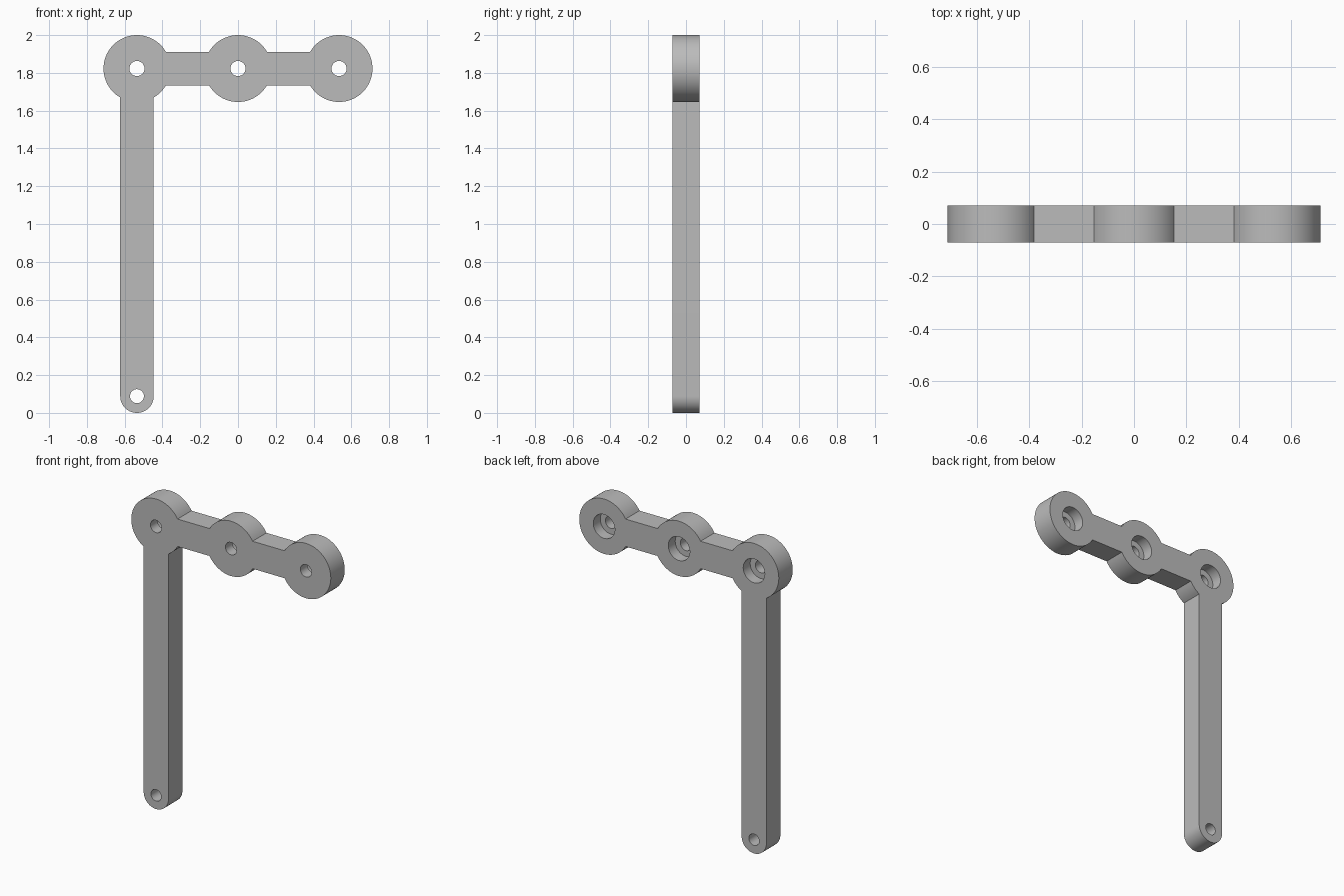
import bpy, bmesh
from math import radians, cos, sin
from mathutils import Matrix, Vector

if "Cube" in bpy.data.objects:
    bpy.data.objects.remove(bpy.data.objects["Cube"], do_unlink=True)

R = 0.177            # boss radius
H = R / 2            # half width of the bars
T = 0.071            # half thickness
X = 0.535            # boss spacing
Z = 2 - R            # boss height

grey = bpy.data.materials.new("grey")
grey.use_nodes = True
grey.diffuse_color = (0.5, 0.5, 0.5, 1)
grey.node_tree.nodes["Principled BSDF"].inputs["Base Color"].default_value = (0.5, 0.5, 0.5, 1)


def arc(cx, cz, r, a, b, step=5):
    n = round((b - a) / step)
    return [Vector((cx + r * cos(radians(a + (b - a) * i / n)), -T,
                    cz + r * sin(radians(a + (b - a) * i / n)))) for i in range(n + 1)]


def add_loop(bm, points):
    verts = [bm.verts.new(p) for p in points]
    for i, v in enumerate(verts):
        bm.edges.new((v, verts[i - 1]))


# Outline: rounded foot, then around the three bosses and back
outline = (arc(-X, H, H, 180, 360) + arc(-X, Z, R, -60, -30)
           + arc(0, Z, R, 210, 330) + arc(X, Z, R, 210, 510)
           + arc(0, Z, R, 30, 150) + arc(-X, Z, R, 30, 240))

# Plate with through holes
bm = bmesh.new()
add_loop(bm, outline)
for x in (-X, 0, X):
    add_loop(bm, arc(x, Z, 0.04, 0, 360, 10)[:-1])
add_loop(bm, arc(-X, H, 0.037, 0, 360, 10)[:-1])
bmesh.ops.triangle_fill(bm, use_beauty=True, edges=bm.edges[:])
ext = bmesh.ops.extrude_face_region(bm, geom=bm.faces[:])
bmesh.ops.translate(bm, vec=(0, 2 * T, 0),
                    verts=[g for g in ext["geom"] if isinstance(g, bmesh.types.BMVert)])
bmesh.ops.recalc_face_normals(bm, faces=bm.faces[:])
mesh = bpy.data.meshes.new("bracket")
bm.to_mesh(mesh)
bm.free()
mesh.materials.append(grey)
bracket = bpy.data.objects.new("bracket", mesh)
bpy.context.collection.objects.link(bracket)

# Counterbores in the back of the bosses
bm = bmesh.new()
for x in (-X, 0, X):
    bmesh.ops.create_cone(bm, cap_ends=True, segments=48, radius1=0.077, radius2=0.077, depth=0.2,
                          matrix=Matrix.Translation((x, 0.1, Z)) @ Matrix.Rotation(radians(90), 4, "X"))
cut_mesh = bpy.data.meshes.new("counterbore_cutter")
bm.to_mesh(cut_mesh)
bm.free()
cutter = bpy.data.objects.new("counterbore_cutter", cut_mesh)
bpy.context.collection.objects.link(cutter)
cutter.hide_render = True

bpy.context.view_layer.objects.active = bracket
bracket.select_set(True)
mod = bracket.modifiers.new("counterbores", "BOOLEAN")
mod.operation, mod.solver, mod.object = "DIFFERENCE", "EXACT", cutter
bpy.ops.object.modifier_apply(modifier=mod.name)
bpy.data.objects.remove(cutter, do_unlink=True)

# Smooth round walls, sharp rims
bpy.ops.object.shade_smooth_by_angle(angle=radians(25))
